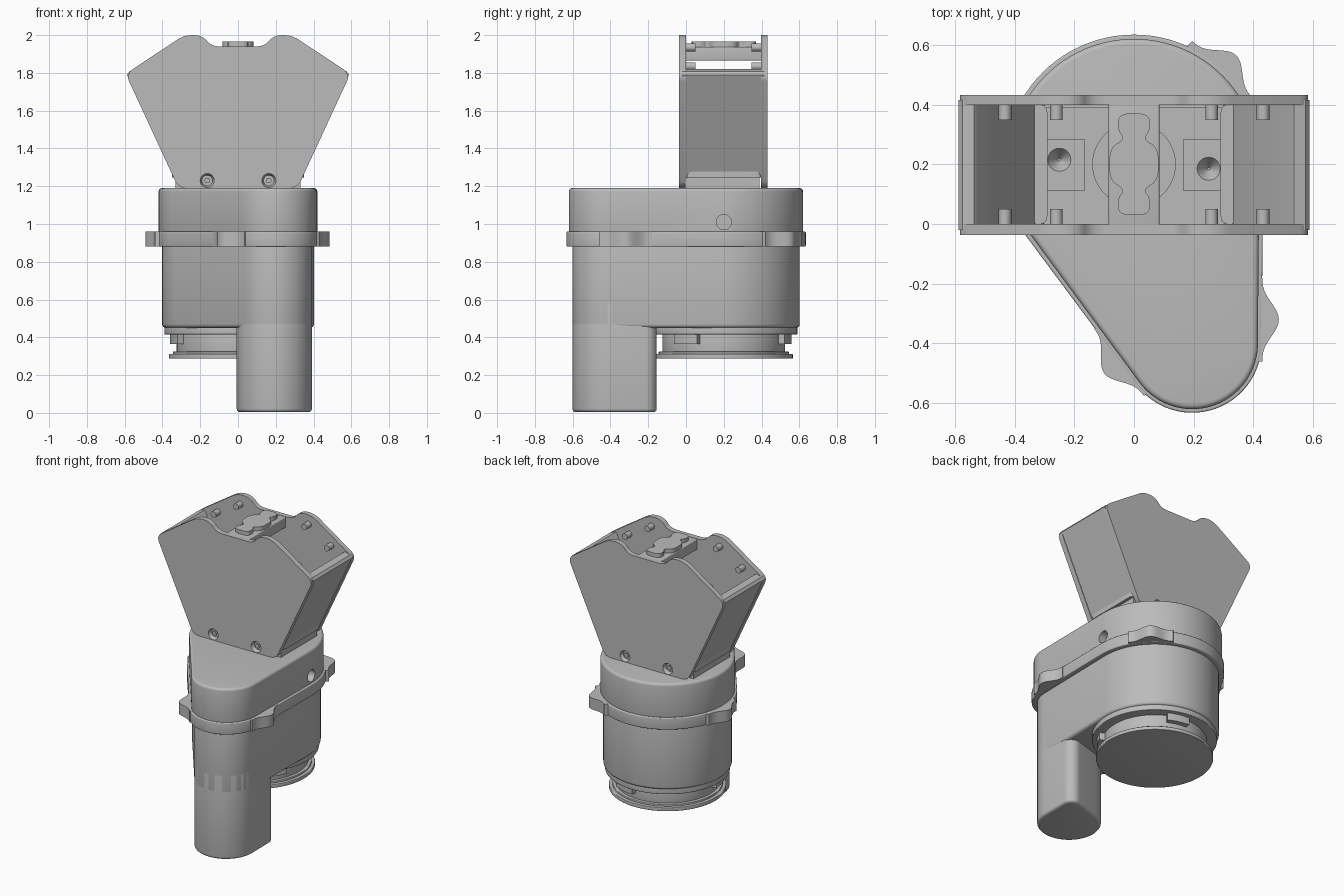
import bpy, bmesh
from math import pi, cos, sin, radians
from mathutils import Vector

cube = bpy.data.objects.get("Cube")
if cube:
    bpy.data.objects.remove(cube)

grey = bpy.data.materials.new("housing_grey")
grey.use_nodes = True
grey.diffuse_color = (0.5, 0.5, 0.5, 1)
grey.node_tree.nodes["Principled BSDF"].inputs["Base Color"].default_value = (0.5, 0.5, 0.5, 1)
parts = []


def prism(name, pts, lo, hi, axis="Z", bevel=0):
    """Extrude a 2D outline along Z, or along Y for an outline in x and z."""
    place = (lambda p, h: (p[0], p[1], h)) if axis == "Z" else (lambda p, h: (p[0], h, p[1]))
    bm = bmesh.new()
    a = [bm.verts.new(place(p, lo)) for p in pts]
    b = [bm.verts.new(place(p, hi)) for p in pts]
    bm.faces.new(a)
    bm.faces.new(b)
    for i in range(len(pts)):
        j = (i + 1) % len(pts)
        bm.faces.new((a[i], a[j], b[j], b[i]))
    bmesh.ops.recalc_face_normals(bm, faces=bm.faces)
    mesh = bpy.data.meshes.new(name)
    bm.to_mesh(mesh)
    bm.free()
    mesh.materials.append(grey)
    ob = bpy.data.objects.new(name, mesh)
    bpy.context.collection.objects.link(ob)
    if bevel:
        mod = ob.modifiers.new("rim", "BEVEL")
        mod.width, mod.segments, mod.angle_limit = bevel, 4, radians(60)
    parts.append(ob)
    return ob


def hull(*circles, n=96):
    """Outline wrapped around circles given as (x, y, radius)."""
    out = []
    for k in range(n):
        d = Vector((cos(2 * pi * k / n), sin(2 * pi * k / n)))
        x, y, r = max(circles, key=lambda c: d.x * c[0] + d.y * c[1] + c[2])
        out.append((x + r * d.x, y + r * d.y))
    return out


def rounded(corners, r, steps=6):
    """Round every corner of a polygon with a short curve."""
    out = []
    for i, c in enumerate(corners):
        c = Vector(c)
        ends = []
        for q in (corners[i - 1], corners[(i + 1) % len(corners)]):
            v = Vector(q) - c
            ends.append(c + v.normalized() * min(r, v.length * 0.48))
        for s in range(steps + 1):
            t = s / steps
            out.append(ends[0] * (1 - t) ** 2 + c * 2 * t * (1 - t) + ends[1] * t * t)
    return out


def rect(x0, x1, y0, y1):
    return [(x0, y0), (x1, y0), (x1, y1), (x0, y1)]


def cut(target, loc, direction, r1, r2, depth):
    """Cut a round or conical recess starting at loc and going along direction."""
    bm = bmesh.new()
    bmesh.ops.create_cone(bm, cap_ends=True, segments=32, radius1=r1, radius2=r2, depth=depth)
    mesh = bpy.data.meshes.new("hole_cutter")
    bm.to_mesh(mesh)
    bm.free()
    mesh.materials.append(grey)
    ob = bpy.data.objects.new("hole_cutter", mesh)
    bpy.context.collection.objects.link(ob)
    d = Vector(direction)
    ob.rotation_euler = d.to_track_quat("Z", "Y").to_euler()
    ob.location = Vector(loc) + d * (depth / 2 - 0.002)
    ob.hide_render = True
    mod = target.modifiers.new("hole", "BOOLEAN")
    mod.object, mod.operation, mod.solver = ob, "DIFFERENCE", "EXACT"
    cutters.append(ob)


cutters = []
CY = 0.2

# Main housing: upper cap, lower shell and grip leg
cap = prism("upper_housing", hull((0, CY, 0.42), (0.195, -0.4, 0.22)), 0.94, 1.19, bevel=0.018)
cut(cap, (0.425, CY, 1.01), (-1, 0, 0), 0.04, 0.04, 0.06)
prism("lower_housing", hull((0, CY, 0.402), (0.192, -0.402, 0.199)), 0.45, 0.92, bevel=0.02)
prism("grip_leg", hull((0.192, -0.402, 0.199), (0.33, -0.215, 0.06)), 0.004, 0.6, bevel=0.018)

# Joint flange with four fastening ears
prism("flange", hull((0, CY, 0.434), (0.195, -0.4, 0.232)), 0.88, 0.96, bevel=0.006)
ears = [(0.43, -0.32, 0, 0.055), (-0.05, -0.463, 216.5, 0.062),
        (0.297, 0.517, 47, 0.066), (-0.433, 0.22, 177, 0.056)]
for x, y, angle, height in ears:
    n = Vector((cos(radians(angle)), sin(radians(angle))))
    t = Vector((-n.y, n.x))
    base = Vector((x, y))
    w = 0.14
    bump = [base + t * (w * s / 10) + n * height * (0.5 + 0.5 * cos(pi * s / 10)) ** 1.4
            for s in range(-10, 11)]
    bump += [base + t * w - n * 0.07, base - t * w - n * 0.07]
    prism("flange_ear", bump, 0.881, 0.959)

# Round mount underneath with bayonet clips
for name, r, lo, hi in [("mount_disc", 0.366, 0.287, 0.312), ("mount_step", 0.345, 0.31, 0.325),
                        ("mount_neck", 0.325, 0.32, 0.42), ("mount_collar", 0.39, 0.415, 0.46)]:
    prism(name, hull((0, CY, r)), lo, hi, bevel=0.004)
for angle in (75, 195, 325):
    arc = [radians(angle + 3 * s) for s in range(-4, 5)]
    pts = [(0.36 * cos(a), CY + 0.36 * sin(a)) for a in arc]
    pts += [(0.3 * cos(a), CY + 0.3 * sin(a)) for a in reversed(arc)]
    prism("bayonet_clip", pts, 0.365, 0.417)

# Bracket: two side plates with a notched top
half = [(0.315, 1.19), (0.595, 1.795), (0.285, 2.0), (0.19, 2.0), (0.14, 1.94)]
profile = rounded(half + [(-x, z) for x, z in reversed(half)], 0.045)
for name, lo, hi, face, d in [("front_plate", -0.037, 0.0, -0.037, 1), ("back_plate", 0.398, 0.432, 0.432, -1)]:
    plate = prism(name, profile, lo, hi, "Y")
    for s in (-1, 1):
        cut(plate, (s * 0.163, face, 1.23), (0, d, 0), 0.038, 0.028, 0.026)
        y = face + d * 0.024
        prism("plate_screw", hull((s * 0.163, 1.23, 0.016), n=6), min(y, y - d * 0.012), max(y, y - d * 0.012), "Y")

# Bracket floor, hub and pads with screw recesses
floor = prism("bracket_floor", rect(-0.33, 0.33, -0.005, 0.39), 1.185, 1.25)
prism("floor_hub", hull((0, CY, 0.14)), 1.24, 1.265)
for s in (-1, 1):
    pad = prism("floor_pad", rect(*sorted((s * 0.165, s * 0.29)), 0.11, 0.285), 1.24, 1.262)
    at = (s * 0.25, CY - s * 0.015, 1.262)
    cut(pad, at, (0, 0, -1), 0.04, 0.005, 0.05)
    cut(floor, at, (0, 0, -1), 0.04, 0.005, 0.05)

    # Slanted end walls, inner ribs and locating pegs
    wall = [(0.588, 1.79), (0.575, 1.808), (0.535, 1.82), (0.525, 1.81), (0.30, 1.245), (0.335, 1.245)]
    prism("end_wall", [(s * x, z) for x, z in wall], -0.02, 0.415, "Y")
    rib = rounded([(s * 0.29, 0.0), (s * 0.29, 0.4), (s * 0.35, 0.4), (s * 0.35, 0.0)], 0.03)
    prism("wall_rib", rib, 1.245, 1.33)
    for x, z in ((0.26, 1.935), (0.432, 1.835)):
        for lo, hi in ((-0.01, 0.05), (0.348, 0.41)):
            prism("locating_peg", hull((s * x, z, 0.021), n=24), lo, hi, "Y")

# Cross bar and turn knob
prism("cross_bar", rect(-0.085, 0.085, -0.01, 0.41), 1.865, 1.938, bevel=0.006)
q = [(0.052, 0.17), (0.056, 0.115), (0.03, 0.085), (0.082, 0.055)]
right = q + [(x, -y) for x, y in reversed(q)]
outline = right + [(-x, -y) for x, y in right]
prism("turn_knob", [(x, CY + y) for x, y in rounded(outline, 0.04)], 1.93, 1.965)

# Bake modifiers, remove cutters and shade
graph = bpy.context.evaluated_depsgraph_get()
graph.update()
baked = [(ob, bpy.data.meshes.new_from_object(ob.evaluated_get(graph))) for ob in parts]
for ob, mesh in baked:
    ob.modifiers.clear()
    ob.data = mesh
for ob in cutters:
    bpy.data.objects.remove(ob)
bpy.ops.object.select_all(action="DESELECT")
for ob in parts:
    ob.select_set(True)
bpy.context.view_layer.objects.active = parts[0]
bpy.ops.object.shade_smooth_by_angle(angle=radians(32))
